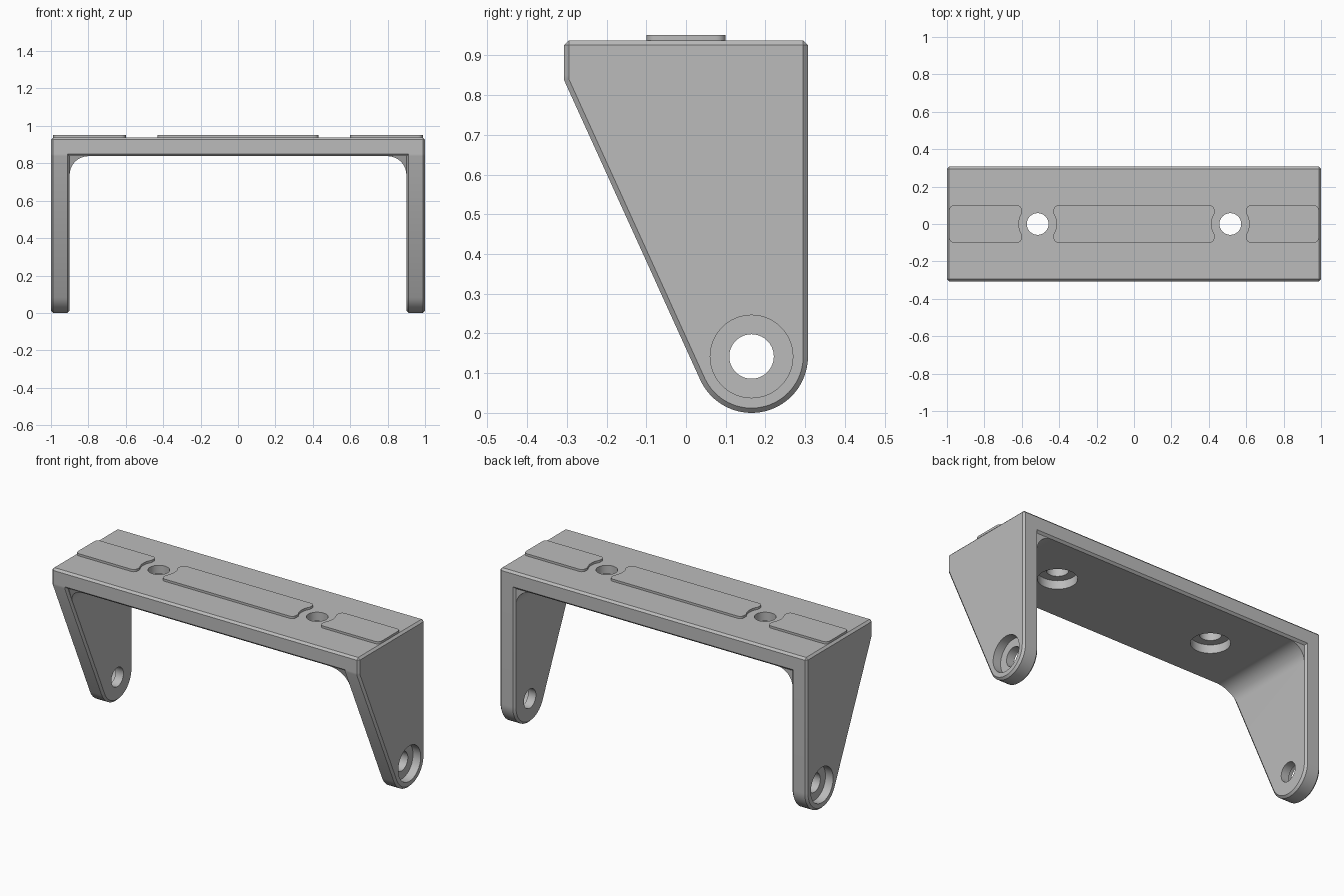
import bpy, bmesh, math
from mathutils import Vector

if "Cube" in bpy.data.objects:
    bpy.data.objects.remove(bpy.data.objects["Cube"])

grey = bpy.data.materials.new("plain grey")
grey.use_nodes = True
grey.diffuse_color = (0.5, 0.5, 0.5, 1)
grey.node_tree.nodes["Principled BSDF"].inputs["Base Color"].default_value = (0.5, 0.5, 0.5, 1)

HALF_Y, TOP, THICK, CHAMFER = 0.307, 0.938, 0.1, 0.012
UNDER = TOP - THICK
PIVOT_Y, PIVOT_Z, END_R = 0.165, 0.142, 0.142
SCREW_X = 0.515


def finish(name, bm):
    bmesh.ops.recalc_face_normals(bm, faces=bm.faces)
    mesh = bpy.data.meshes.new(name)
    bm.to_mesh(mesh)
    bm.free()
    mesh.materials.append(grey)
    obj = bpy.data.objects.new(name, mesh)
    bpy.context.collection.objects.link(obj)
    return obj


def prism(points, along):
    """Extrude a closed loop of 3D points; return the bmesh."""
    bm = bmesh.new()
    face = bm.faces.new([bm.verts.new(p) for p in points])
    out = bmesh.ops.extrude_face_region(bm, geom=[face])
    moved = [v for v in out["geom"] if isinstance(v, bmesh.types.BMVert)]
    bmesh.ops.translate(bm, verts=moved, vec=along)
    bmesh.ops.recalc_face_normals(bm, faces=bm.faces)
    return bm


def box(x0, x1, y0, y1, z0, z1):
    return prism([(x0, y0, z0), (x1, y0, z0), (x1, y1, z0), (x0, y1, z0)], (0, 0, z1 - z0))


def bevel(bm, edges, size, segments=1):
    bmesh.ops.bevel(bm, geom=edges, offset=size, segments=segments,
                    profile=0.5, affect='EDGES', clamp_overlap=True)


def cylinder(centre, radius, depth, axis):
    bm = bmesh.new()
    bmesh.ops.create_cone(bm, cap_ends=True, segments=64, radius1=radius,
                          radius2=radius, depth=depth)
    turn = Vector((0, 0, 1)).rotation_difference(Vector(axis)).to_matrix()
    bmesh.ops.rotate(bm, verts=bm.verts, matrix=turn)
    bmesh.ops.translate(bm, verts=bm.verts, vec=centre)
    return finish("cutter", bm)


def combine(target, tool, operation):
    mod = target.modifiers.new("combine", 'BOOLEAN')
    mod.operation, mod.object, mod.solver = operation, tool, 'EXACT'
    bpy.context.view_layer.objects.active = target
    bpy.ops.object.modifier_apply(modifier=mod.name)
    bpy.data.objects.remove(tool)


# Leg outline: straight back, rounded foot, sloping front
dy, dz = -HALF_Y - PIVOT_Y, UNDER - PIVOT_Z
tangent = math.atan2(dz, dy) + math.acos(END_R / math.hypot(dy, dz))
outline = [(HALF_Y, TOP), (-HALF_Y, TOP), (-HALF_Y, UNDER)]
for i in range(33):
    a = tangent + (2 * math.pi - tangent) * i / 32
    outline.append((PIVOT_Y + END_R * math.cos(a), PIVOT_Z + END_R * math.sin(a)))
slope = (PIVOT_Y + END_R * math.cos(tangent) + HALF_Y) / (UNDER - PIVOT_Z - END_R * math.sin(tangent))

# Top plate
bm = box(-1, 1, -HALF_Y, HALF_Y, UNDER, TOP)
bevel(bm, bm.edges[:], CHAMFER)
bracket = finish("bracket", bm)

for side in (-1, 1):
    # Chamfered leg
    bm = prism([(side * (1 - THICK), y, z) for y, z in outline], (side * THICK, 0, 0))
    rim = [e for e in bm.edges if abs(e.verts[0].co.x - e.verts[1].co.x) < 1e-5]
    sides = [e for e in bm.edges if e not in rim and min(v.co.z for v in e.verts) > UNDER + 0.01]
    bevel(bm, rim + sides, CHAMFER)
    combine(bracket, finish("leg", bm), 'UNION')

    # Rounded inner corner, sunk a little into the leg and plate
    inner, r = 1 - THICK, 0.1
    section = [(inner + 0.03, UNDER - r), (inner + 0.03, UNDER + 0.03), (inner - r, UNDER + 0.03)]
    for i in range(13):
        a = math.pi / 2 * (1 - i / 12)
        section.append((inner - r + r * math.cos(a), UNDER - r + r * math.sin(a)))
    back = HALF_Y - CHAMFER
    bm = prism([(side * x, back, z) for x, z in section], (0, -2 * back, 0))
    for v in bm.verts:
        if v.co.y < 0:
            v.co.y += max(0, UNDER - v.co.z) * slope
    combine(bracket, finish("inner_corner", bm), 'UNION')

for side in (-1, 1):
    # Pivot hole with a recess on the outside
    combine(bracket, cylinder((side * 0.95, PIVOT_Y, PIVOT_Z), 0.056, 0.3, (1, 0, 0)), 'DIFFERENCE')
    combine(bracket, cylinder((side * 1.05, PIVOT_Y, PIVOT_Z), 0.104, 0.2, (1, 0, 0)), 'DIFFERENCE')
    # Screw hole with a recess underneath
    combine(bracket, cylinder((side * SCREW_X, 0, 0.9), 0.058, 0.3, (0, 0, 1)), 'DIFFERENCE')
    combine(bracket, cylinder((side * SCREW_X, 0, UNDER - 0.05), 0.104, 0.2, (0, 0, 1)), 'DIFFERENCE')

# Raised pads, hollowed around the screw holes
parts = [bracket]
for name, x0, x1 in (("right_pad", -0.988, -0.6), ("middle_pad", -0.43, 0.43), ("left_pad", 0.6, 0.988)):
    bm = box(x0, x1, -0.1, 0.1, TOP - 0.005, 0.951)
    bevel(bm, [e for e in bm.edges if abs(e.verts[0].co.z - e.verts[1].co.z) > 0.001], 0.025, 5)
    pad = finish(name, bm)
    for side in (-1, 1):
        combine(pad, cylinder((side * SCREW_X, 0, TOP), 0.101, 0.2, (0, 0, 1)), 'DIFFERENCE')
    parts.append(pad)

# Smooth the curved faces, keep the edges sharp
bpy.ops.object.select_all(action='DESELECT')
for obj in parts:
    obj.select_set(True)
bpy.context.view_layer.objects.active = bracket
bpy.ops.object.shade_smooth_by_angle(angle=math.radians(25))
